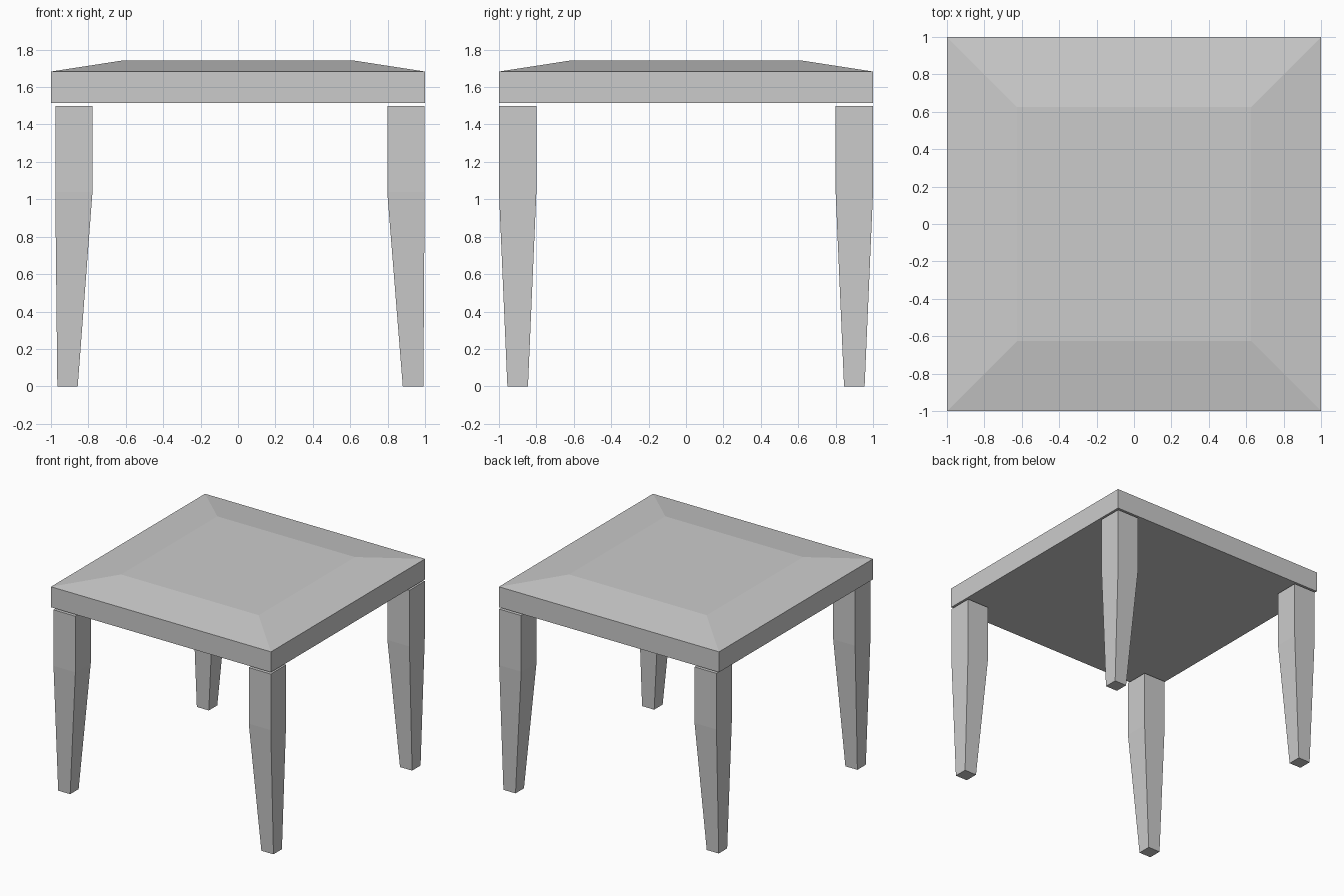
import bpy, bmesh

if "Cube" in bpy.data.objects:
    bpy.data.objects.remove(bpy.data.objects["Cube"])


def loft(name, sections):
    """Closed solid through rectangles given as (x0, x1, y0, y1, z), bottom to top."""
    bm = bmesh.new()
    rings = [[bm.verts.new((x, y, z)) for x, y in ((x0, y0), (x1, y0), (x1, y1), (x0, y1))]
             for x0, x1, y0, y1, z in sections]
    for low, high in zip(rings, rings[1:]):
        for i in range(4):
            j = (i + 1) % 4
            bm.faces.new((low[i], low[j], high[j], high[i]))
    bm.faces.new(rings[0][::-1])
    bm.faces.new(rings[-1])
    bmesh.ops.recalc_face_normals(bm, faces=bm.faces)
    mesh = bpy.data.meshes.new(name)
    bm.to_mesh(mesh)
    bm.free()
    obj = bpy.data.objects.new(name, mesh)
    bpy.context.collection.objects.link(obj)
    return obj


# Table top: square slab with shallow sloped border around a raised centre
loft("table_top", [(-h, h, -h, h, z) for h, z in ((1, 1.515), (1, 1.683), (0.625, 1.741))])

# Legs: straight upper block, tapered lower part
# per side: upper x range, foot x range
leg_x = {"left": ((-0.977, -0.778), (-0.966, -0.857)),
         "right": ((0.798, 0.998), (0.881, 0.991))}
for side, (upper, foot) in leg_x.items():
    for end, s in (("front", -1), ("back", 1)):
        y_upper = sorted((s * 0.80, s * 1.0))
        y_foot = sorted((s * 0.845, s * 0.955))
        loft(f"{end}_{side}_leg", [(*foot, *y_foot, 0),
                                   (*upper, *y_upper, 1.04),
                                   (*upper, *y_upper, 1.50)])
